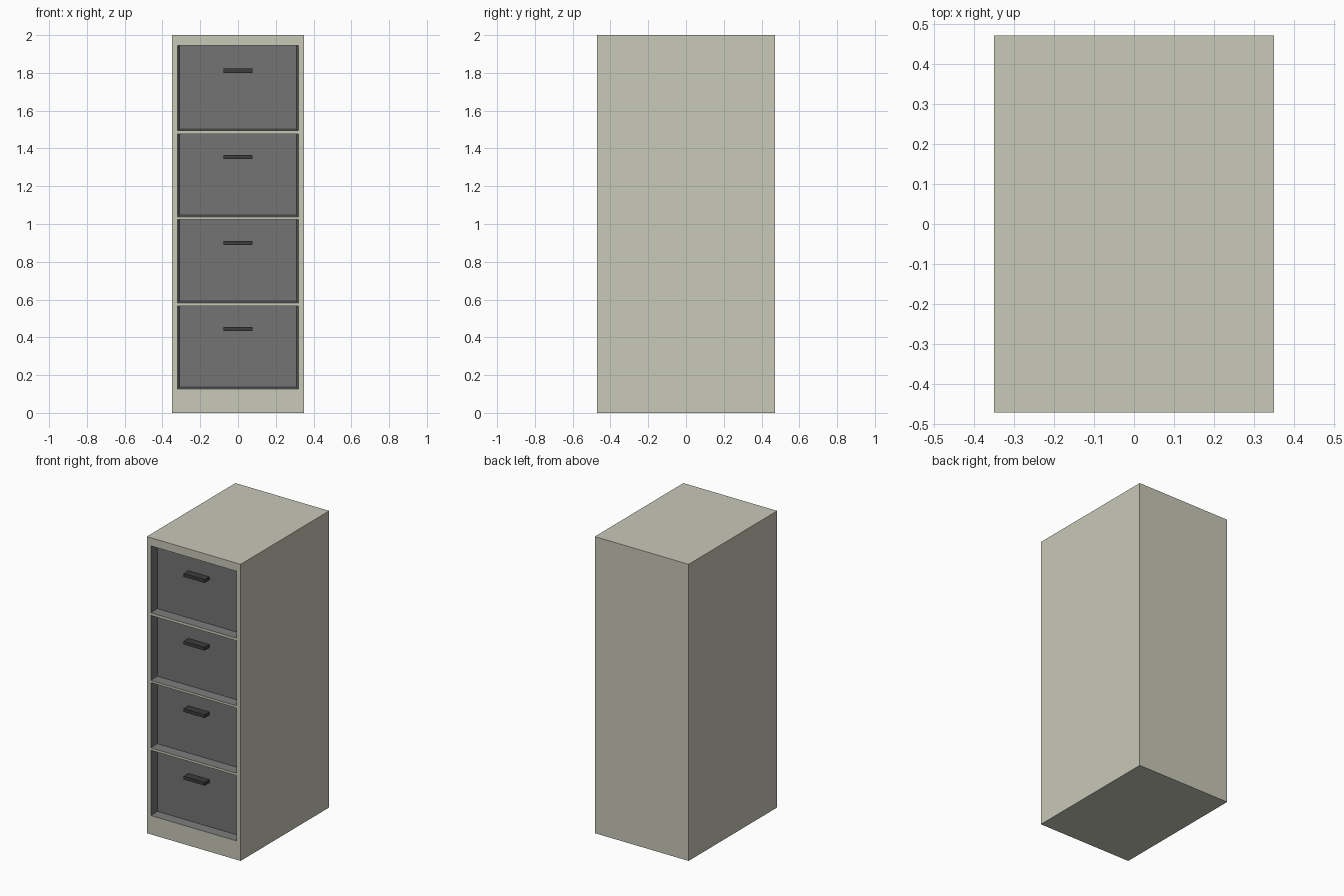
import bpy, bmesh
from mathutils import Vector

if "Cube" in bpy.data.objects:
    bpy.data.objects.remove(bpy.data.objects["Cube"])

W, D, H = 0.70, 0.944, 2.0
FRONT = -D / 2
RECESS = 0.055
OPEN_X = 0.32
# bottom and top of each drawer opening
DRAWERS = [(0.127, 0.567), (0.583, 1.023), (1.038, 1.476), (1.494, 1.945)]


def material(name, srgb):
    lin = [((c / 255 + 0.055) / 1.055) ** 2.4 for c in srgb]
    m = bpy.data.materials.new(name)
    m.diffuse_color = (*lin, 1)
    m.use_nodes = True
    m.node_tree.nodes["Principled BSDF"].inputs["Base Color"].default_value = m.diffuse_color
    return m


def add_object(name, bm, mats):
    mesh = bpy.data.meshes.new(name)
    bm.to_mesh(mesh)
    bm.free()
    for m in mats:
        mesh.materials.append(m)
    ob = bpy.data.objects.new(name, mesh)
    bpy.context.collection.objects.link(ob)
    return ob


def box(lo, hi):
    lo, hi = Vector(lo), Vector(hi)
    bm = bmesh.new()
    bmesh.ops.create_cube(bm, size=1)
    for v in bm.verts:
        v.co = (lo + hi) / 2 + v.co * (hi - lo)
    return bm


beige = material("beige paint", (200, 200, 184))
grey = material("drawer grey", (116, 116, 116))
dark = material("handle dark grey", (60, 60, 60))

# Cabinet body, cut along the drawer opening edges
bm = box((-W / 2, FRONT, 0), (W / 2, -FRONT, H))
cuts = [((x, 0, 0), (1, 0, 0)) for x in (-OPEN_X, OPEN_X)]
cuts += [((0, 0, z), (0, 0, 1)) for pair in DRAWERS for z in pair]
for co, no in cuts:
    bmesh.ops.bisect_plane(bm, geom=bm.verts[:] + bm.edges[:] + bm.faces[:],
                           plane_co=co, plane_no=no)


def is_drawer(face):
    c = face.calc_center_median()
    return (abs(c.y - FRONT) < 1e-4 and abs(c.x) < OPEN_X
            and any(a < c.z < b for a, b in DRAWERS))


# Recessed grey drawer fronts with slightly tapered sides and sill
fronts = [f for f in bm.faces if is_drawer(f)]
for face in bmesh.ops.extrude_discrete_faces(bm, faces=fronts)["faces"]:
    low = min(v.co.z for v in face.verts)
    for v in face.verts:
        v.co.y += RECESS
        v.co.x *= 0.31 / OPEN_X
        if v.co.z < low + 0.1:
            v.co.z += 0.01
    face.material_index = 1
    for e in face.edges:
        for f in e.link_faces:
            f.material_index = 1
bmesh.ops.recalc_face_normals(bm, faces=bm.faces[:])
add_object("cabinet_with_drawer_fronts", bm, [beige, grey])

# Bar handles, reaching forward to the cabinet front
for i, (z0, z1) in enumerate(DRAWERS):
    z = z0 + 0.317
    bm = box((-0.078, FRONT + 0.004, z - 0.011),
             (0.078, FRONT + RECESS + 0.002, z + 0.011))
    add_object(f"drawer_handle_{i + 1}", bm, [dark])
